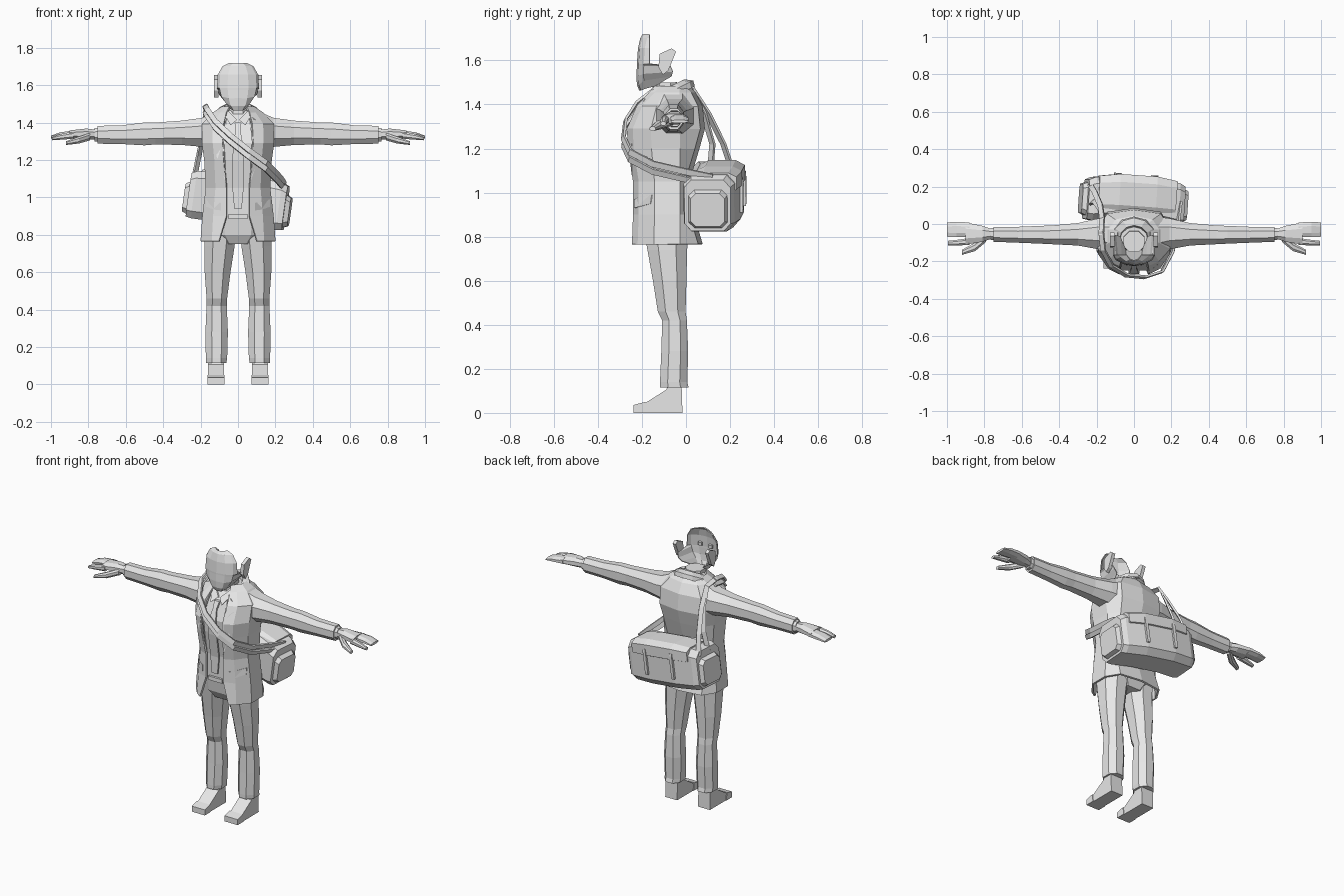
import bpy
import bmesh
import math
from mathutils import Vector, Matrix

cube = bpy.data.objects.get("Cube")
if cube:
    bpy.data.objects.remove(cube, do_unlink=True)

grey = bpy.data.materials.new("plain grey")
grey.use_nodes = True
colour = (0.8, 0.8, 0.8, 1)
grey.diffuse_color = colour
grey.node_tree.nodes["Principled BSDF"].inputs["Base Color"].default_value = colour


def finish(name, bm, thickness=0):
    bmesh.ops.recalc_face_normals(bm, faces=bm.faces)
    mesh = bpy.data.meshes.new(name)
    bm.to_mesh(mesh)
    bm.free()
    mesh.materials.append(grey)
    obj = bpy.data.objects.new(name, mesh)
    bpy.context.collection.objects.link(obj)
    if thickness:
        solid = obj.modifiers.new("Thickness", "SOLIDIFY")
        solid.thickness = thickness
        solid.offset = 0
    return obj


def loft(name, rings, closed=True, caps=True, thickness=0, matrix=None):
    """Skin a row of equal-length point rings."""
    bm = bmesh.new()
    rows = [[bm.verts.new(p) for p in ring] for ring in rings]
    count = len(rows[0])
    for low, high in zip(rows, rows[1:]):
        for i in range(count if closed else count - 1):
            j = (i + 1) % count
            bm.faces.new((low[i], low[j], high[j], high[i]))
    if closed and caps:
        bm.faces.new(rows[0])
        bm.faces.new(rows[-1])
    if matrix:
        bm.transform(matrix)
    return finish(name, bm, thickness)


def prism(name, points, offset):
    """Polygon pushed along an offset."""
    step = Vector(offset)
    return loft(name, [points, [Vector(p) + step for p in points]])


def octagon(t, a0, a1, b0, b1, axis="z", side=1, cut=0.28):
    """Chamfered rectangle across the z or x axis."""
    ca, cb = (a1 - a0) * cut, (b1 - b0) * cut
    flat = [(a0 + ca, b0), (a1 - ca, b0), (a1, b0 + cb), (a1, b1 - cb),
            (a1 - ca, b1), (a0 + ca, b1), (a0, b1 - cb), (a0, b0 + cb)]
    if axis == "z":
        return [(side * a, b, t) for a, b in flat]
    return [(side * t, a, b) for a, b in flat]


def tube(name, sections, axis="z", side=1, cut=0.28, matrix=None):
    return loft(name, [octagon(*s, axis, side, cut) for s in sections], matrix=matrix)


def ribbon(name, path, width, thick=0.012):
    """Flat strap lying on the outside of the torso."""
    path = [Vector(p) for p in path]
    rings = []
    for i, p in enumerate(path):
        along = (path[min(i + 1, len(path) - 1)] - path[max(i - 1, 0)]).normalized()
        out = p - Vector((0, -0.09, 1.2))
        out = (out - along * out.dot(along)).normalized()
        across = along.cross(out) * width / 2
        lift = out * thick / 2
        rings.append([p + across + lift, p - across + lift, p - across - lift, p + across - lift])
    return loft(name, rings)


# Torso levels: height, opening half width, front y, side x, back y
levels = [(0.765, 0.1, -0.24, 0.195, 0.07), (0.9, 0.06, -0.235, 0.185, 0.03),
          (1.05, 0.06, -0.235, 0.167, 0.01), (1.2, 0.075, -0.258, 0.175, 0.055),
          (1.29, 0.08, -0.262, 0.188, 0.08), (1.39, 0.075, -0.22, 0.188, 0.07),
          (1.45, 0.06, -0.165, 0.13, 0.04), (1.48, 0.045, -0.14, 0.085, 0.01)]


def half_coat(level):
    z, gap, front, side, back = level
    return [(gap, front, z), (0.7 * side, front + 0.025, z), (side, 0.6 * front, z),
            (side, -0.03, z), (0.75 * side, back - 0.02, z), (0, back, z)]


def on_coat(x, z, lift=0.008):
    """Point on the coat front at a given x and height."""
    for low, high in zip(levels, levels[1:]):
        if z <= high[0]:
            break
    f = (z - low[0]) / (high[0] - low[0])
    pts = half_coat([a + (b - a) * f for a, b in zip(low, high)])
    a, b = (pts[0], pts[1]) if abs(x) < pts[1][0] else (pts[1], pts[2])
    t = max(0, (abs(x) - a[0]) / (b[0] - a[0]))
    return (x, a[1] + (b[1] - a[1]) * t - lift, z)


# Coat, open down the front, over a shirt
rings = []
for level in levels:
    half = half_coat(level)
    rings.append(half + [(-x, y, z) for x, y, z in reversed(half[:-1])])
loft("coat", rings, closed=False, thickness=0.012)
tube("shirt", [(z, 0.02 - s, s - 0.02, f + 0.014, b - 0.022)
               for z, gap, f, s, b in levels[1:]])
tube("hips", [(0.75, -0.1, 0.1, -0.17, 0), (0.8, -0.16, 0.16, -0.2, 0.02),
              (0.91, -0.165, 0.165, -0.215, 0.01)])
prism("belt_buckle", [on_coat(x, z, 0) for x, z in
      ((-0.05, 0.885), (0.05, 0.885), (0.05, 0.91), (-0.05, 0.91))], (0, 0.02, 0))

# Tie
prism("tie_knot", [on_coat(x, z, 0.006) for x, z in
      ((-0.018, 1.4), (0.018, 1.4), (0.012, 1.36), (-0.012, 1.36))], (0, 0.025, 0))
loft("tie", [[on_coat(x, z, 0) for x in (-w, 0, w)] for w, z in
     ((0.012, 1.36), (0.025, 1.29), (0.03, 1.2), (0.03, 1.05), (0.02, 0.94))],
     closed=False, thickness=0.01)

# Coat collar, higher at the back
rings = []
for radius, height in ((0.125, 1.42), (0.118, 1.45), (0.078, 1.475), (0.065, 1.43)):
    ring = []
    for i in range(12):
        a = math.tau * i / 12
        y = math.sin(a) * radius
        ring.append((math.cos(a) * radius, y - 0.085, height + 0.5 * y))
    rings.append(ring)
loft("coat_collar", rings, caps=False)
tube("neck", [(1.38, -0.065, 0.065, -0.16, -0.02), (1.5, -0.055, 0.055, -0.15, -0.04)])

# Face shell, open behind: height, half width, front y, rear y, rise to the rear
face = [(1.465, 0.045, -0.21, -0.14, 0.02), (1.49, 0.075, -0.22, -0.065, 0.04),
        (1.53, 0.098, -0.222, -0.06, 0.02), (1.575, 0.108, -0.22, -0.07, 0),
        (1.585, 0.11, -0.22, -0.165, 0), (1.655, 0.106, -0.215, -0.165, 0),
        (1.7, 0.08, -0.205, -0.165, 0), (1.717, 0.045, -0.195, -0.165, 0)]
rings = []
for z, w, front, rear, rise in face:
    half = [(w, rear, z + rise), (0.88 * w, front + 0.03, z + rise / 2),
            (0.5 * w, front + 0.008, z)]
    rings.append(half + [(0, front, z)] + [(-x, y, h) for x, y, h in reversed(half)])
loft("face", rings, closed=False, thickness=0.006)
prism("jaw_underside", rings[0], (0, 0, 0.006))

for side, label in ((1, "left"), (-1, "right")):
    # Head details
    prism(label + "_ear", [(side * 0.105, y, z) for y, z in
          ((-0.105, 1.535), (-0.125, 1.57), (-0.12, 1.63), (-0.065, 1.655),
           (-0.045, 1.64), (-0.08, 1.555))], (side * 0.022, 0, 0))
    tube(label + "_eye", [(1.595, 0.024, 0.05, -0.208, -0.19),
                          (1.615, 0.024, 0.05, -0.208, -0.19)], side=side)
    prism(label + "_shirt_collar", [(side * x, y, z) for x, y, z in
          ((0.005, -0.185, 1.415), (0.06, -0.14, 1.47), (0.065, -0.17, 1.43),
           (0.04, -0.215, 1.385))], (0, -0.01, 0))

    # Coat details
    prism(label + "_lapel", [on_coat(side * x, z) for x, z in
          ((0.06, 1.44), (0.1, 1.41), (0.125, 1.36), (0.105, 1.345), (0.135, 1.32),
           (0.115, 1.22), (0.065, 1.08), (0.075, 1.29))], (0, 0.012, 0))
    prism(label + "_pocket_flap", [on_coat(side * x, z, 0.012) for x, z in
          ((0.09, 0.93), (0.13, 0.935), (0.172, 0.95), (0.172, 0.99),
           (0.13, 0.98), (0.09, 0.97))], (0, 0.02, 0))

    # Sleeve, cuff and hand
    tube(label + "_sleeve", [(0.12, -0.16, 0.04, 1.25, 1.455), (0.19, -0.135, 0.03, 1.27, 1.425),
         (0.3, -0.115, 0.005, 1.28, 1.41), (0.44, -0.108, -0.008, 1.283, 1.4),
         (0.5, -0.105, -0.01, 1.278, 1.4), (0.62, -0.1, -0.015, 1.285, 1.385),
         (0.75, -0.095, -0.015, 1.287, 1.382)], "x", side)
    tube(label + "_cuff", [(0.74, -0.088, -0.02, 1.297, 1.373),
                           (0.768, -0.085, -0.022, 1.3, 1.37)], "x", side)
    tube(label + "_palm", [(0.75, -0.075, -0.03, 1.31, 1.36), (0.81, -0.095, -0.01, 1.31, 1.368),
         (0.9, -0.11, 0.008, 1.315, 1.358)], "x", side)
    tube(label + "_fingers", [(0.88, -0.07, 0.008, 1.315, 1.357),
         (0.95, -0.07, 0.012, 1.315, 1.348), (1, -0.068, 0.008, 1.315, 1.33)], "x", side)
    tube(label + "_index_finger", [(0.88, -0.112, -0.075, 1.313, 1.352),
         (0.95, -0.115, -0.085, 1.308, 1.338), (0.995, -0.115, -0.09, 1.305, 1.322)], "x", side)
    tube(label + "_thumb", [(0.79, -0.095, -0.05, 1.305, 1.345), (0.85, -0.145, -0.1, 1.288, 1.325),
         (0.92, -0.165, -0.138, 1.28, 1.3)], "x", side)

    # Trouser leg and shoe
    tube(label + "_trouser_leg", [(0.88, 0.005, 0.175, -0.2, 0.02), (0.74, 0.018, 0.18, -0.175, 0.005),
         (0.6, 0.04, 0.178, -0.15, 0.002), (0.46, 0.058, 0.168, -0.128, -0.002),
         (0.42, 0.06, 0.168, -0.108, 0.004), (0.28, 0.054, 0.174, -0.112, 0.01),
         (0.14, 0.058, 0.172, -0.118, 0.006), (0.115, 0.062, 0.17, -0.118, 0.012)], side=side)
    prism(label + "_shoe", [(side * 0.075, y, z) for y, z in
          ((-0.235, 0), (-0.235, 0.03), (-0.185, 0.045), (-0.09, 0.105),
           (-0.08, 0.13), (-0.02, 0.13), (-0.016, 0))], (side * 0.085, 0, 0))
    prism(label + "_toe_cap", [(side * 0.071, y, z) for y, z in
          ((-0.238, 0), (-0.238, 0.036), (-0.185, 0.05), (-0.18, 0))], (side * 0.093, 0, 0))

# Shoulder bag, tilted behind the hips
place = (Matrix.Translation((0, 0.125, 0.985)) @ Matrix.Rotation(math.radians(-4), 4, "Z")
         @ Matrix.Rotation(math.radians(8), 4, "Y"))
half = [(0.26, -0.115, 0.095, -0.125, 0.11), (0.23, -0.12, 0.11, -0.13, 0.125),
        (0.1, -0.1, 0.13, -0.13, 0.135)]
tube("bag", half + [(-s[0],) + s[1:] for s in reversed(half)], "x", cut=0.15, matrix=place)
tube("bag_flap", [(x, -0.07, y, 0.04, z) for x, y, z in
     ((-0.21, 0.12, 0.135), (-0.1, 0.137, 0.15), (0.1, 0.137, 0.15), (0.21, 0.12, 0.135))],
     "x", cut=0.2, matrix=place)
for side, label in ((1, "left"), (-1, "right")):
    tube(label + "_bag_pocket", [(0.25, -0.1, 0.085, -0.115, 0.07),
         (0.285, -0.085, 0.07, -0.1, 0.05)], "x", side, 0.15, place)
    tube(label + "_bag_buckle_strap", [(0.09, 0.12, 0.142, -0.06, 0.1),
         (0.11, 0.12, 0.142, -0.06, 0.1)], "x", side, 0.1, place)

# Paired straps over the right shoulder and across the chest
for i, label in enumerate(("upper", "lower")):
    drop = 0.034 * i
    ribbon(label + "_chest_strap", [(x, y, z - drop) for x, y, z in
           ((-0.175, -0.04, 1.49), (-0.165, -0.14, 1.47), (-0.12, -0.225, 1.405),
            (-0.04, -0.275, 1.33), (0.06, -0.285, 1.25), (0.15, -0.255, 1.185),
            (0.205, -0.15, 1.13), (0.235, 0, 1.095), (0.25, 0.12, 1.07))], 0.028)
    shift = 0.1 * i
    ribbon(label + "_back_strap", [(-0.175, -0.06, 1.488), (-0.17, 0.03, 1.47),
           (-0.18, 0.1 - shift / 5, 1.36), (-0.21, 0.17 - shift / 2, 1.22),
           (-0.235, 0.21 - shift, 1.1)], 0.028)
